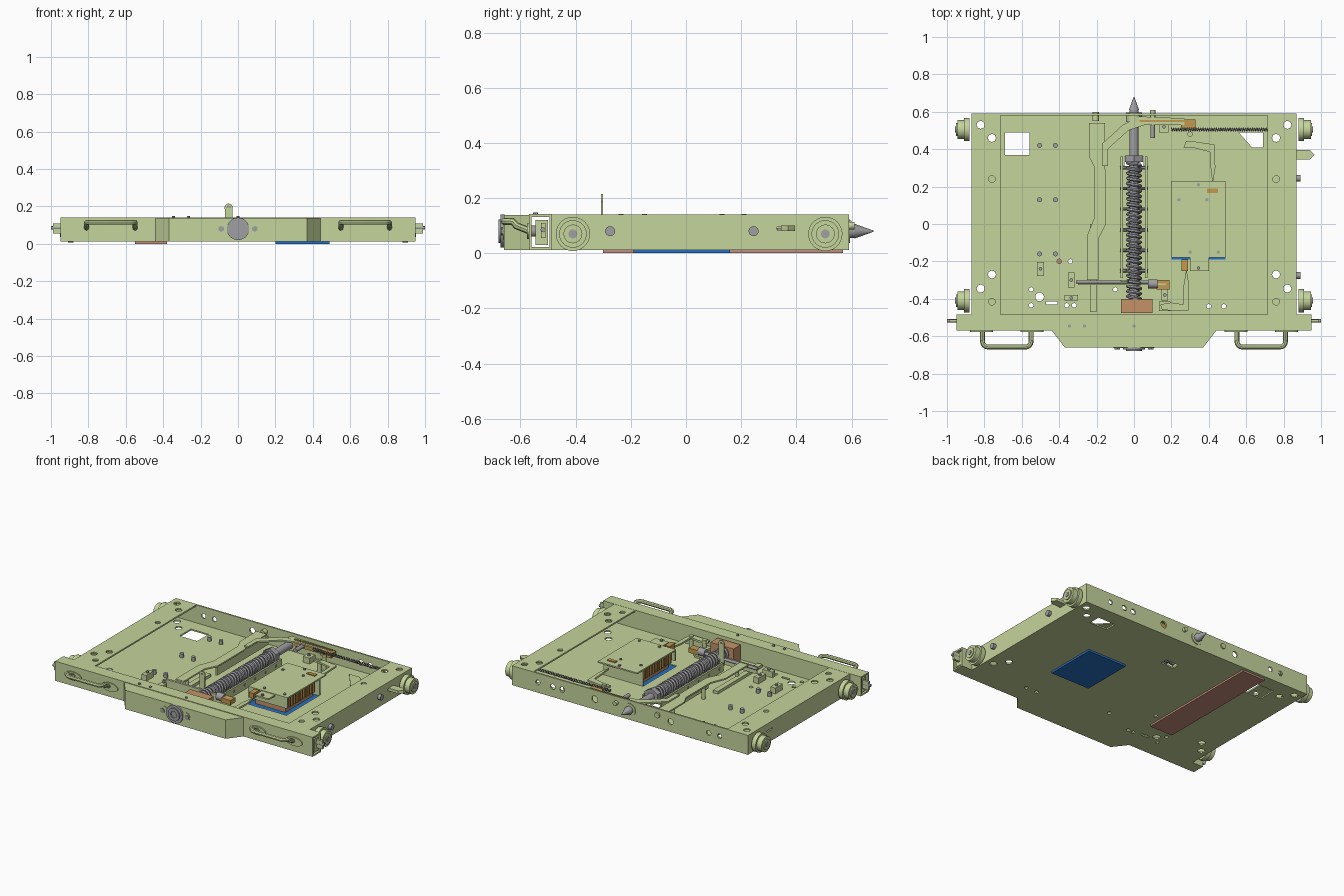
import bpy, bmesh, math
from mathutils import Matrix, Vector

if "Cube" in bpy.data.objects:
    bpy.data.objects.remove(bpy.data.objects["Cube"])


def mat(name, c):
    m = bpy.data.materials.new(name)
    m.diffuse_color = (*c, 1)
    m.use_nodes = True
    m.node_tree.nodes["Principled BSDF"].inputs["Base Color"].default_value = m.diffuse_color
    return m


GREEN = mat("pale_green", (0.56, 0.66, 0.33))
STEEL = mat("steel", (0.35, 0.35, 0.37))
COPPER = mat("copper", (0.55, 0.29, 0.14))
GOLD = mat("brass", (0.55, 0.32, 0.08))
BLUE = mat("blue", (0.02, 0.16, 0.55))
RUST = mat("rust", (0.55, 0.27, 0.20))


def finish(name, bm, m, smooth=False):
    bmesh.ops.recalc_face_normals(bm, faces=bm.faces)
    me = bpy.data.meshes.new(name)
    bm.to_mesh(me)
    bm.free()
    ob = bpy.data.objects.new(name, me)
    bpy.context.collection.objects.link(ob)
    me.materials.append(m)
    if smooth:
        bpy.context.view_layer.objects.active = ob
        for o in bpy.context.selected_objects:
            o.select_set(False)
        ob.select_set(True)
        bpy.ops.object.shade_smooth_by_angle(angle=math.radians(40))
    return ob


def add_box(bm, x0, x1, y0, y1, z0, z1):
    c = Vector(((x0 + x1) / 2, (y0 + y1) / 2, (z0 + z1) / 2))
    bmesh.ops.create_cube(bm, size=1, matrix=Matrix.Translation(c) @ Matrix.Diagonal((x1 - x0, y1 - y0, z1 - z0, 1)))


def box(name, *a, m=GREEN):
    bm = bmesh.new()
    add_box(bm, *a)
    return finish(name, bm, m)


ROT = {'x': Matrix.Rotation(math.pi / 2, 4, 'Y'), 'y': Matrix.Rotation(-math.pi / 2, 4, 'X'), 'z': Matrix()}


def add_cyl(bm, p, r, d, ax='z', r2=None, n=24):
    bmesh.ops.create_cone(bm, cap_ends=True, segments=n, radius1=r, radius2=r if r2 is None else r2,
                          depth=d, matrix=Matrix.Translation(p) @ ROT[ax])


def cyl(name, p, r, d, ax='z', m=STEEL, r2=None, n=24):
    bm = bmesh.new()
    add_cyl(bm, p, r, d, ax, r2, n)
    return finish(name, bm, m, True)


def prism(name, pts, z0, z1, m=GREEN):
    bm = bmesh.new()
    f = bm.faces.new([bm.verts.new((x, y, z0)) for x, y in pts])
    r = bmesh.ops.extrude_face_region(bm, geom=[f])
    bmesh.ops.translate(bm, vec=(0, 0, z1 - z0), verts=[v for v in r['geom'] if isinstance(v, bmesh.types.BMVert)])
    return finish(name, bm, m)


def evaluate(ob):
    return bpy.data.meshes.new_from_object(ob.evaluated_get(bpy.context.evaluated_depsgraph_get()))


def tube(name, pts, r, m, res=2):
    cu = bpy.data.curves.new(name, 'CURVE')
    cu.dimensions, cu.bevel_depth, cu.bevel_resolution, cu.use_fill_caps = '3D', r, res, True
    sp = cu.splines.new('POLY')
    sp.points.add(len(pts) - 1)
    for q, p in zip(sp.points, pts):
        q.co = (*p, 1)
    tmp = bpy.data.objects.new("tmp", cu)
    bpy.context.collection.objects.link(tmp)
    bm = bmesh.new()
    bm.from_mesh(evaluate(tmp))
    bpy.data.objects.remove(tmp)
    return finish(name, bm, m, True)


def helix(p, r, length, turns, ax, n=14):
    pts = []
    for i in range(turns * n + 1):
        a, t = 2 * math.pi * i / n, length * i / (turns * n)
        u, v = r * math.cos(a), r * math.sin(a)
        pts.append(Vector(p) + Vector((u, t, v) if ax == 'y' else (t, u, v)))
    return pts


def cut(ob, boxes=(), cyls=()):
    # subtract simple holes, then drop the cutter
    bm = bmesh.new()
    for b in boxes:
        add_box(bm, *b)
    for c in cyls:
        add_cyl(bm, *c)
    cutter = finish("cutter", bm, GREEN)
    cutter.hide_render = True
    md = ob.modifiers.new("holes", 'BOOLEAN')
    md.operation, md.solver, md.object = 'DIFFERENCE', 'EXACT', cutter
    me = evaluate(ob)
    ob.modifiers.clear()
    ob.data = me
    bpy.data.objects.remove(cutter)


# floor plate with its openings
corner = [(s * x, y) for s in (-1, 1) for x, y in ((.82, .53), (.76, .46), (.76, -.27), (.82, -.345))]
floor = box("floor_plate", -.87, .87, -.57, .59, .012, .021)
small = [(-.55, -.35), (-.55, -.435), (-.36, -.435), (-.32, -.435), (-.34, -.2), (-.4, -.2), (-.1, -.35), (.4, -.44), (.48, -.44)]
cut(floor,
    [(-.69, -.56, .37, .49, -.1, .3), (.2, .49, -.19, .16, -.1, .3), (-.47, -.41, -.43, -.415, -.1, .3),
     (-.05, .05, .31, .36, -.1, .3), (.56, .69, .41, .49, -.1, .3)],
    [((x, y, 0), .022, .2) for x, y in corner] + [((x, y, 0), .012, .2) for x, y in small] + [((-.505, -.39, 0), .023, .2)])
prism("corner_gusset", [(.47, .5), (.6, .33), (.71, .33), (.71, .4), (.64, .4), (.55, .5)], .021, .028)

# side walls, overhanging flanges and back wall
for s in (-1, 1):
    wall = box("side_wall", *sorted((s * .87, s * .86)), -.49, .59, .012, .141)
    cut(wall, [(*sorted((s * .8, s * .9)), .33, .39, .085, .095)])
    fl = box("side_flange", *sorted((s * .715, s * .86)), -.485, .58, .131, .141)
    cut(fl, cyls=[((x, y, .13), .022, .1, 'z', None, 8) for x, y in corner if x * s > 0]
        + [((s * .76, y, .13), .018, .1) for y in (.24, -.415)])
back = box("back_wall", -.86, .86, .58, .59, .021, .141)
cut(back, cyls=[((x, .585, .08), r, .1, 'y') for x, r in
                ((-.66, .016), (-.58, .016), (-.3, .02), (.26, .022), (.5, .018), (.57, .018), (.68, .016))])

# front cross tube, open at its ends
beam = box("front_beam", -.95, .95, -.57, -.485, .012, .142)
cut(beam, [(-1, 1, -.56, -.495, .022, .132)])
prism("front_bumper", [(-.44, -.57), (-.37, -.66), (.37, -.66), (.44, -.57)], .012, .138)

for s in (-1, 1):
    # end lugs and pins
    box("end_lug", *sorted((s * .93, s * .99)), -.525, -.51, .055, .11)
    cyl("end_pin", (s * .97, -.518, .085), .009, .06, 'x')
    box("end_bracket", *sorted((s * .9, s * .945)), -.545, -.5, .03, .12)
    # grab handles with oval feet
    pts = [(.55, -.565, .08), (.55, -.615, .1)]
    for cx, a0 in ((.58, 180), (.78, 270)):
        for k in range(5):
            a = math.radians(a0 + k * 22.5)
            pts.append((cx + .03 * math.cos(a), -.628 + .03 * math.sin(a), .115))
    pts += [(.81, -.615, .1), (.81, -.565, .08)]
    tube("grab_handle", [(s * x, y, z) for x, y, z in pts], .013, GREEN)
    for x in (.545, .815):
        foot = cyl("handle_foot", (0, 0, 0), .028, .008, 'y', GREEN)
        foot.data.transform(Matrix.Diagonal((2.2, 1, 1, 1)))
        foot.location = (s * x, -.573, .08)
    # side rollers
    for y in (-.41, .505):
        cyl("roller_rim", (s * .895, y, .07), .062, .03, 'x', GREEN, n=32)
        cyl("roller_tread", (s * .925, y, .07), .05, .04, 'x', GREEN, n=32)
        cyl("roller_hub", (s * .945, y, .07), .034, .014, 'x', GREEN)
        cyl("roller_pin", (s * .95, y, .07), .016, .012, 'x')
for y in (-.275, .245):
    cyl("side_bolt", (.878, y, .08), .018, .026, 'x')
prism("side_catch", [(.86, .345), (.94, .345), (.965, .37), (.94, .395), (.86, .395)], .08, .1)

# central screw: rod, cone, spring, nut and drive head
Z = .08
cyl("spindle_rod", (0, .08, Z), .025, 1.06, 'y')
cyl("spindle_cone", (0, .645, Z), .027, .07, 'y', r2=.002)
tube("spindle_spring", helix((0, -.4, Z), .034, .74, 27, 'y'), .0095, STEEL, 1)
cyl("spindle_nut", (0, .35, Z), .055, .035, 'y', n=6)
cyl("rear_bush", (0, .57, Z), .042, .05, 'y', GREEN)
box("thrust_block", -.07, .1, -.475, -.4, .021, .125, m=COPPER)
cyl("drive_shaft", (0, -.6, Z), .02, .14, 'y')
cyl("drive_flange", (0, -.665, Z), .06, .014, 'y', n=32)
head = cyl("drive_head", (0, -.668, Z), .042, .022, 'y', n=32)
cut(head, cyls=[((0, -.68, Z), .022, .02, 'y')])
for s in (-1, 1):
    cyl("drive_bolt", (s * .09, -.664, Z), .016, .012, 'y', n=6)
    cyl("drive_ear", (s * .08, -.661, Z), .03, .006, 'y', GREEN)
    # guide rails beside the spring
    box("guide_rail", *sorted((s * .06, s * .072)), -.29, .36, .021, .075)
    for k in range(6):
        cyl("rail_bolt", (s * .05, -.25 + .11 * k, .05), .009, .05, 'x', n=8)
cyl("front_bolt", (.17, -.574, .08), .012, .012, 'y')

# long slide lever and its curved arm
prism("slide_lever", [(-.24, .54), (-.165, .54), (-.165, .33), (-.15, .28), (-.15, .0), (-.19, -.08), (-.19, -.3),
                      (-.25, -.3), (-.25, -.06), (-.21, .04), (-.21, .3), (-.24, .36)], .098, .108)
prism("curved_arm", [(-.17, .31), (-.14, .31), (-.14, .4), (-.03, .5), (.06, .53), (.27, .53), (.27, .565), (.03, .575),
                     (-.06, .53), (-.17, .43)], .11, .12)
box("slide_web", -.165, -.155, .0, .54, .04, .1)
box("slide_foot", -.235, -.2, -.47, .0, .021, .04)
for y in (.42, .1, -.25):
    cyl("slide_post", (-.2, y, .06), .012, .085, m=GREEN)
for x, r, y in ((-.205, .018, .575), (.1, .014, .585)):
    cyl("back_bush", (x, y, .1), r, .05, 'y', GREEN)
cyl("cross_pin", (.1, .53, .1), .013, .14, 'y')

# cross rod with raised locking tab
cyl("cross_rod", (-.06, -.31, .09), .009, .5, 'x')
box("rod_plate", -.3, .17, -.325, -.318, .05, .1)
box("lock_tab", -.07, -.03, -.308, -.3, .05, .195)
tip = cyl("lock_tab_tip", (-.05, -.304, .193), .022, .008, 'y', GREEN)
cut(tip, cyls=[((-.05, -.304, .193), .008, .05, 'y')])
cyl("rod_sleeve", (.1, -.32, .09), .024, .05, 'x')
box("brass_link_front", .12, .19, -.35, -.3, .07, .1, m=GOLD)
for x, y, w, d in ((-.5, -.24, .018, .038), (-.335, -.3, .018, .04), (-.335, -.395, .036, .015),
                   (.165, -.44, .03, .025), (.165, -.38, .018, .03), (.16, .52, .025, .03)):
    box("clip_bracket", x - w, x + w, y - d, y + d, .021, .06)
    cyl("clip_bolt", (x, y, .064), .01, .012, n=8)

# return spring and brass link at the back
tube("return_spring", helix((.2, .505, .12), .008, .53, 44, 'x', 8), .003, STEEL, 0)
box("brass_link_back", .03, .31, .545, .556, .08, .125, m=GOLD)
box("brass_yoke", .25, .33, .51, .56, .09, .12, m=GOLD)

# bent levers leading to the cover box
prism("rear_bent_lever", [(.265, .41), (.28, .445), (.33, .44), (.43, .425), (.435, .3), (.42, .21), (.41, .3),
                          (.405, .385), (.33, .405)], .09, .102)
prism("front_bent_lever", [(.14, -.43), (.15, -.46), (.29, -.465), (.295, -.33), (.28, -.24), (.265, -.33),
                           (.265, -.43), (.2, -.42)], .09, .102)
for x, y in ((.3, .43), (.3, .48), (.17, -.44), (.27, -.44)):
    cyl("lever_pivot", (x, y, .065), .014, .09, m=GREEN)

# cover box over blue base, with brass fins on the open sides
box("blue_base", .2, .49, -.19, .16, 0, .016, m=BLUE)
box("cover_top", .2, .49, -.18, .23, .125, .134)
box("cover_back", .2, .49, .16, .168, .021, .125)
box("cover_front", .2, .49, -.18, -.172, .06, .125)
box("core_block", .235, .455, -.15, .14, .016, .11, m=COPPER)
bm = bmesh.new()
for k in range(12):
    for x in (.215, .457):
        add_box(bm, x, x + .018, -.155 + k * .025, -.143 + k * .025, .05, .122)
finish("brass_fins", bm, GOLD)
for x, y in ((.24, .13), (.39, .13), (.3, -.15), (.45, -.15), (.345, .21), (.345, -.235)):
    cyl("cover_screw", (x, y, .135), .009, .014, n=8)
box("cover_ear", .3, .4, -.25, -.18, .12, .13)
box("brass_foot_rear", .39, .45, .165, .19, .1, .14, m=GOLD)
box("brass_foot_front", .255, .29, -.25, -.19, .1, .135, m=GOLD)

# underside rust plate and floor studs
box("rust_plate", -.55, -.38, -.3, .57, 0, .012, m=RUST)
for x in (-.505, -.42):
    for y in (.42, .13, -.16):
        cyl("floor_stud", (x, y, .03), .013, .035)
for x in (-.345, -.265, 0):
    cyl("beam_screw", (x, -.545, .144), .009, .008, n=8)
